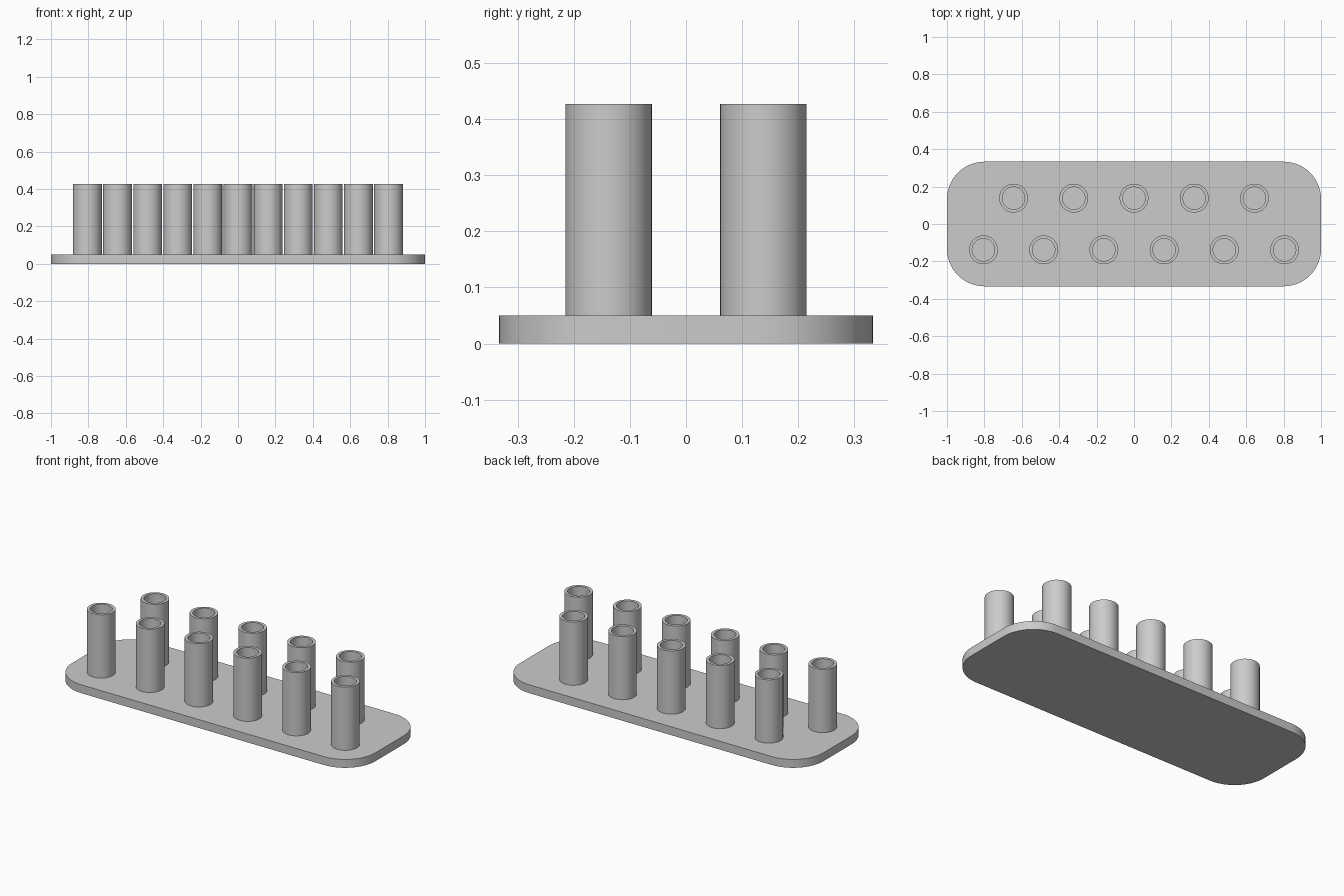
import bpy
import bmesh
from math import cos, sin, pi, tau, radians
from mathutils import Vector

LENGTH, WIDTH, THICK, CORNER = 2.0, 0.666, 0.05, 0.2
TUBE_R, BORE_R, TUBE_TOP = 0.077, 0.06, 0.427
SPACING, ROW_Y = 0.322, 0.138

cube = bpy.data.objects.get("Cube")
if cube:
    bpy.data.objects.remove(cube, do_unlink=True)

grey = bpy.data.materials.new("plain grey")
grey.use_nodes = True
grey.diffuse_color = (0.6, 0.6, 0.6, 1)
grey.node_tree.nodes["Principled BSDF"].inputs["Base Color"].default_value = grey.diffuse_color


def finish(bm, name):
    """Turn a bmesh into a grey object with smooth curves and sharp rims."""
    bmesh.ops.recalc_face_normals(bm, faces=bm.faces)
    mesh = bpy.data.meshes.new(name)
    bm.to_mesh(mesh)
    bm.free()
    mesh.materials.append(grey)
    obj = bpy.data.objects.new(name, mesh)
    bpy.context.collection.objects.link(obj)
    bpy.ops.object.select_all(action="DESELECT")
    obj.select_set(True)
    bpy.context.view_layer.objects.active = obj
    bpy.ops.object.shade_smooth_by_angle(angle=radians(30))
    return obj


# Base plate: rounded rectangle outline, extruded upwards
bm = bmesh.new()
steps = 16
outline = []
for corner, (sx, sy) in enumerate([(1, 1), (-1, 1), (-1, -1), (1, -1)]):
    cx, cy = sx * (LENGTH / 2 - CORNER), sy * (WIDTH / 2 - CORNER)
    for i in range(steps + 1):
        a = (corner + i / steps) * pi / 2
        outline.append(bm.verts.new((cx + CORNER * cos(a), cy + CORNER * sin(a), 0)))
bottom = bm.faces.new(outline)
top = bmesh.ops.extrude_face_region(bm, geom=[bottom], use_keep_orig=True)
bmesh.ops.translate(bm, vec=(0, 0, THICK),
                    verts=[v for v in top["geom"] if isinstance(v, bmesh.types.BMVert)])
finish(bm, "base_plate")

# Hollow tube: wall section spun about the vertical axis, foot sunk into the plate
bm = bmesh.new()
foot = THICK - 0.01
section = [bm.verts.new((r, 0, z)) for r, z in
           [(TUBE_R, foot), (TUBE_R, TUBE_TOP), (BORE_R, TUBE_TOP), (BORE_R, foot)]]
edges = [bm.edges.new((section[i], section[(i + 1) % 4])) for i in range(4)]
bmesh.ops.spin(bm, geom=section + edges, cent=(0, 0, 0), axis=(0, 0, 1),
               angle=tau, steps=48, use_merge=True)
bmesh.ops.remove_doubles(bm, verts=bm.verts, dist=0.0001)
tube = finish(bm, "tube")

# Two staggered rows share the tube mesh
for row, count, y in [("front", 6, -ROW_Y), ("back", 5, ROW_Y)]:
    for i in range(count):
        copy = bpy.data.objects.new(f"{row}_tube_{i + 1}", tube.data)
        copy.location = Vector(((i - (count - 1) / 2) * SPACING, y, 0))
        bpy.context.collection.objects.link(copy)
bpy.data.objects.remove(tube, do_unlink=True)
